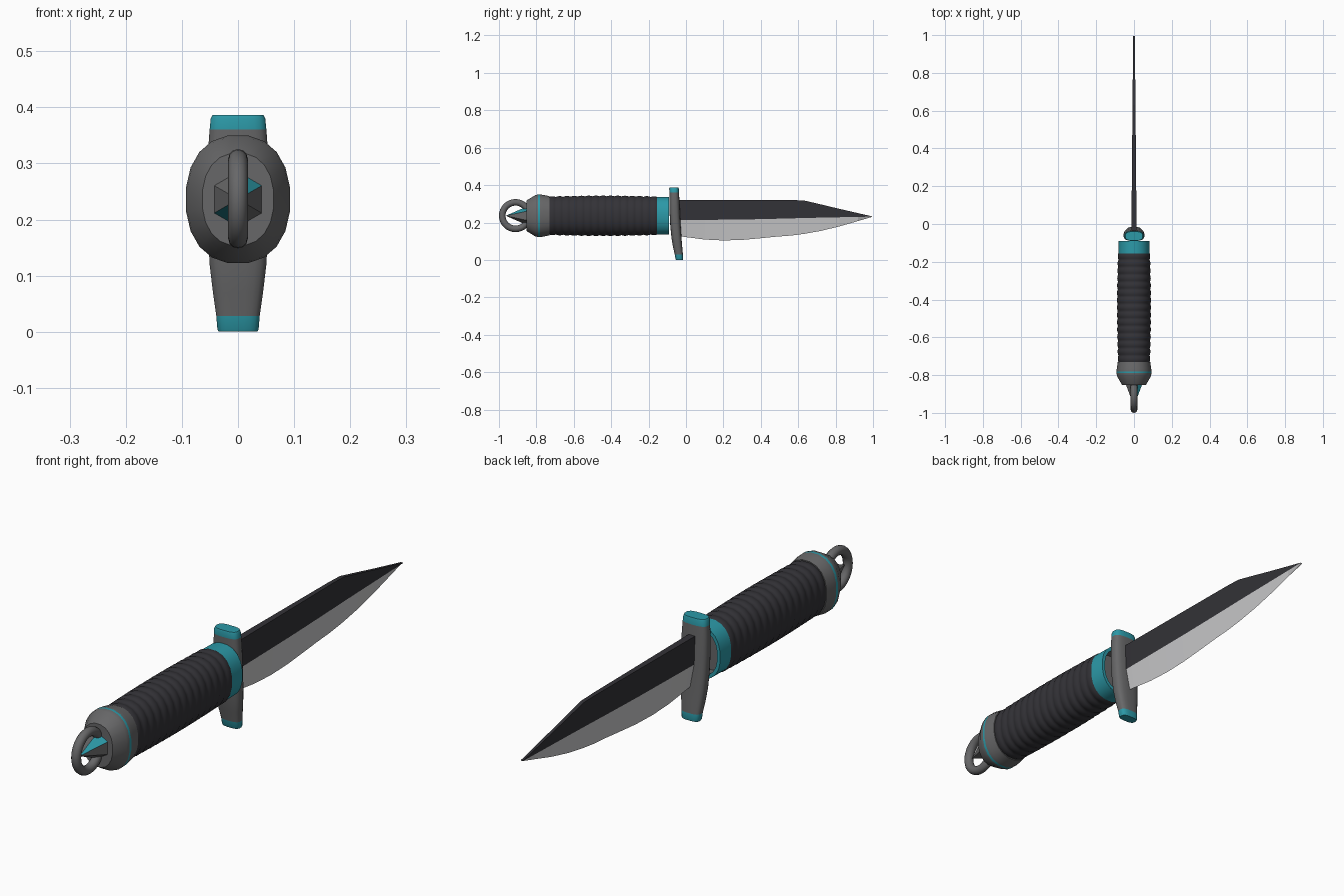
import bpy, bmesh, math
from mathutils import Vector

if "Cube" in bpy.data.objects:
    bpy.data.objects.remove(bpy.data.objects["Cube"])

ZC = 0.236  # height of the handle axis


def material(name, rgb):
    m = bpy.data.materials.new(name)
    m.diffuse_color = (*rgb, 1)
    m.use_nodes = True
    m.node_tree.nodes["Principled BSDF"].inputs["Base Color"].default_value = m.diffuse_color
    return m


DARK = material("dark grip", (0.033, 0.032, 0.038))
GRAY = material("gunmetal", (0.135, 0.135, 0.138))
TEAL = material("teal", (0.025, 0.32, 0.39))
SILVER = material("steel edge", (0.58, 0.58, 0.59))


def finish(name, bm, mats, angle=35):
    bmesh.ops.recalc_face_normals(bm, faces=bm.faces)
    me = bpy.data.meshes.new(name)
    bm.to_mesh(me)
    bm.free()
    for m in mats:
        me.materials.append(m)
    for p in me.polygons:
        p.use_smooth = angle > 0
    if angle:
        me.set_sharp_from_angle(angle=math.radians(angle))
    ob = bpy.data.objects.new(name, me)
    bpy.context.collection.objects.link(ob)
    return ob


def section(hx, hv, n, power, turn=0.0):
    """Points of a superellipse with half sizes hx and hv."""
    pts = []
    for i in range(n):
        a = 2 * math.pi * (i + turn) / n
        c, s = math.cos(a), math.sin(a)
        pts.append((hx * math.copysign(abs(c) ** (2 / power), c),
                    hv * math.copysign(abs(s) ** (2 / power), s)))
    return pts


def loft(name, rings, mats, bands, angle=35):
    """Skin closed rings; bands gives the material index between rings."""
    bm = bmesh.new()
    loops = [[bm.verts.new(p) for p in r] for r in rings]
    n = len(loops[0])
    for k in range(len(loops) - 1):
        for i in range(n):
            j = (i + 1) % n
            f = bm.faces.new((loops[k][i], loops[k][j], loops[k + 1][j], loops[k + 1][i]))
            f.material_index = bands[k]
    bm.faces.new(loops[0]).material_index = bands[0]
    bm.faces.new(loops[-1]).material_index = bands[-1]
    return finish(name, bm, mats, angle)


def along_y(stations, n=20, power=2.25, turn=0.5):
    """Rings around the handle axis from (y, half width, half height)."""
    return [[Vector((x, y, ZC + v)) for x, v in section(hx, hz, n, power, turn)]
            for y, hx, hz in stations]


# Ribbed grip
RIBS, STEPS, Y0, Y1 = 15, 6, -0.735, -0.15
st = []
for i in range(RIBS * STEPS + 1):
    t = i / (RIBS * STEPS)
    bulge = 0.005 * math.sin(math.pi * t)
    rib = 0.0045 * abs(math.sin(math.pi * t * RIBS))
    st.append((Y0 + (Y1 - Y0) * t, 0.082 + bulge + rib, 0.1 + bulge + rib))
loft("grip", along_y(st), [DARK], [0] * (len(st) - 1), 60)

# Collar with a hollow mouth facing the guard
loft("collar", along_y([(-0.157, 0.084, 0.102), (-0.09, 0.083, 0.101),
                        (-0.09, 0.07, 0.087), (-0.14, 0.07, 0.087)]),
     [TEAL, GRAY], [0, 0, 1])

# Pommel with a thin painted band
loft("pommel", along_y([(-0.73, 0.087, 0.106), (-0.765, 0.092, 0.113),
                        (-0.78, 0.0935, 0.115), (-0.79, 0.0935, 0.115),
                        (-0.805, 0.091, 0.112), (-0.852, 0.064, 0.083)]),
     [GRAY, TEAL], [0, 0, 1, 0, 0])

# Six-sided pommel spike, two opposite faces painted
spike = loft("pommel_spike", along_y([(-0.84, 0.054, 0.054), (-0.962, 0.0008, 0.0008)],
                                     6, 2, 0.5), [GRAY, TEAL], [0], 0)
for p in spike.data.polygons:
    if p.center.x * (p.center.z - ZC) > 1e-4:
        p.material_index = 1

# Lanyard ring
bpy.ops.mesh.primitive_torus_add(major_segments=32, minor_segments=12,
                                 major_radius=0.071, minor_radius=0.0175,
                                 location=(0, -0.9115, 0.237),
                                 rotation=(0, math.pi / 2, 0))
ring = bpy.context.object
ring.name = ring.data.name = "lanyard_ring"
ring.data.materials.append(GRAY)
bpy.ops.object.shade_smooth()

# Curved cross guard with painted tips: (z, y centre, half width, half depth)
guard = [(0.0, -0.035, 0.035, 0.019), (0.004, -0.0355, 0.037, 0.021),
         (0.028, -0.038, 0.039, 0.022), (0.07, -0.045, 0.045, 0.025),
         (0.12, -0.051, 0.051, 0.027), (0.18, -0.056, 0.054, 0.028),
         (0.25, -0.06, 0.055, 0.028), (0.32, -0.062, 0.054, 0.027),
         (0.36, -0.063, 0.051, 0.026), (0.38, -0.064, 0.049, 0.026),
         (0.386, -0.064, 0.046, 0.024)]
rings = [[Vector((x, yc + v, z)) for x, v in section(hx, hy, 20, 3, 0.5)]
         for z, yc, hx, hy in guard]
loft("cross_guard", rings, [GRAY, TEAL], [1, 1, 0, 0, 0, 0, 0, 0, 1, 1])

# Blade: (y, spine z, bevel z, edge z); flat dark flank above a steel wedge
blade = [(-0.06, 0.32, 0.212, 0.13), (0.0, 0.32, 0.213, 0.122),
         (0.1, 0.32, 0.214, 0.109), (0.2, 0.32, 0.215, 0.104),
         (0.3, 0.32, 0.216, 0.107), (0.4, 0.32, 0.218, 0.116),
         (0.48, 0.32, 0.22, 0.124), (0.56, 0.32, 0.222, 0.13),
         (0.63, 0.318, 0.224, 0.139), (0.72, 0.297, 0.226, 0.155),
         (0.82, 0.273, 0.228, 0.179), (0.92, 0.25, 0.23, 0.208),
         (0.995, 0.233, 0.2315, 0.23)]
bm = bmesh.new()
rows = []
for y, zs, zb, ze in blade:
    t = 0.0135 - 0.009 * max(y, 0)
    rows.append([bm.verts.new(p) for p in
                 ((t, y, zs), (t, y, zb), (0, y, ze), (-t, y, zb), (-t, y, zs))])
for a, b in zip(rows, rows[1:]):
    for i in range(5):
        j = (i + 1) % 5
        f = bm.faces.new((a[i], a[j], b[j], b[i]))
        f.material_index = 1 if i in (1, 2) else 0
bm.faces.new(rows[0])
bm.faces.new(rows[-1])
finish("blade", bm, [DARK, SILVER], 0)
